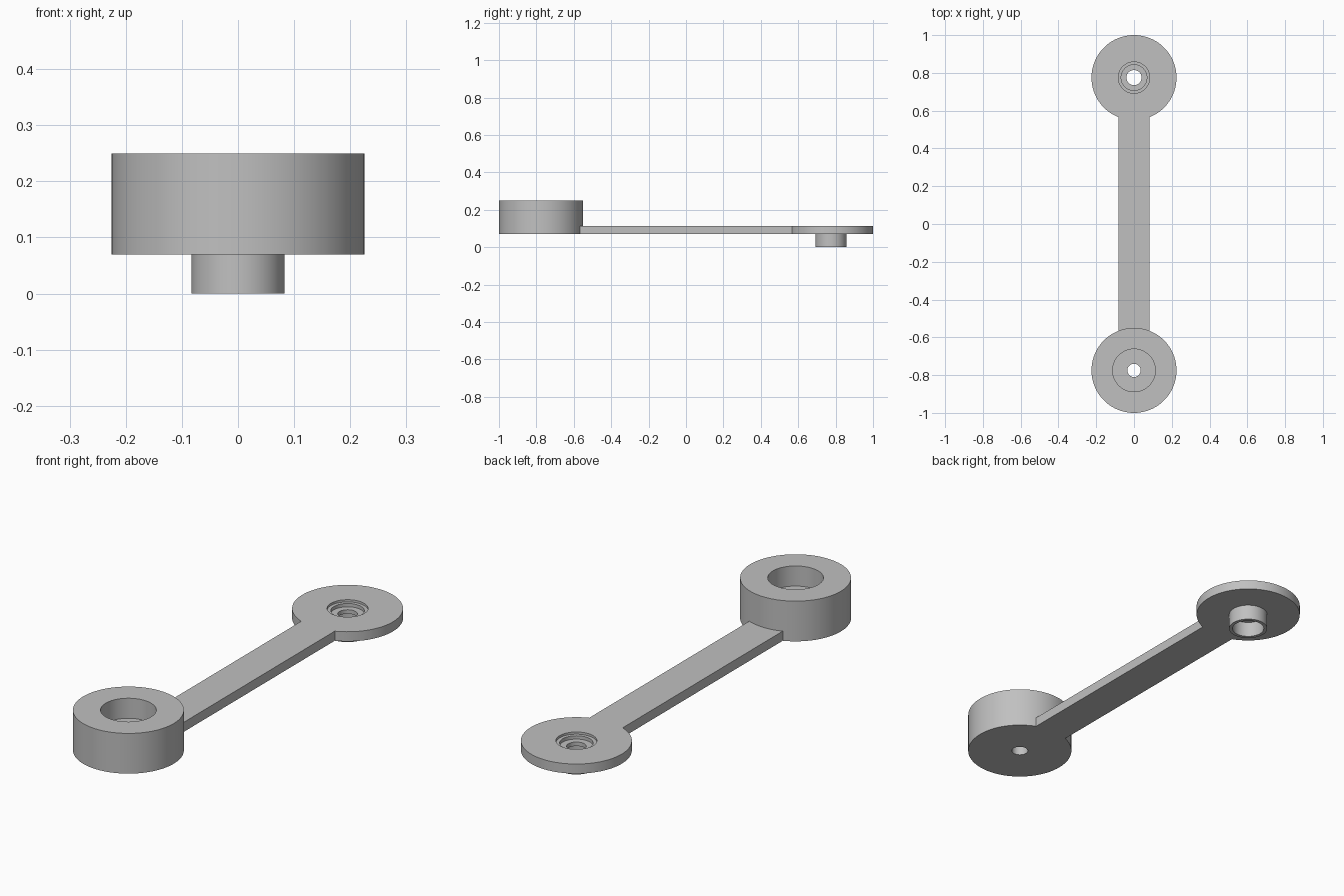
import bpy, bmesh, math

if "Cube" in bpy.data.objects:
    bpy.data.objects.remove(bpy.data.objects["Cube"], do_unlink=True)

SEGMENTS = 96
END_Y = 0.775        # distance of each hub from the middle
HUB_R = 0.225
ARM_HALF = 0.083
BASE_Z, PLATE_Z, CUP_Z = 0.07, 0.113, 0.25

grey = bpy.data.materials.new("plain grey")
grey.use_nodes = True
colour = (0.53, 0.53, 0.53, 1)
grey.diffuse_color = colour
grey.node_tree.nodes["Principled BSDF"].inputs["Base Color"].default_value = colour


def add_object(name, bm, y=0):
    bmesh.ops.recalc_face_normals(bm, faces=bm.faces)
    mesh = bpy.data.meshes.new(name)
    bm.to_mesh(mesh)
    bm.free()
    mesh.materials.append(grey)
    obj = bpy.data.objects.new(name, mesh)
    obj.location.y = y
    bpy.context.collection.objects.link(obj)
    bpy.ops.object.select_all(action="DESELECT")
    obj.select_set(True)
    bpy.context.view_layer.objects.active = obj
    bpy.ops.object.shade_smooth_by_angle(angle=math.radians(30))
    return obj


def lathe(name, profile, y):
    """Spin a closed (radius, height) profile about the vertical axis."""
    bm = bmesh.new()
    rings = []
    for i in range(SEGMENTS):
        a = math.tau * i / SEGMENTS
        rings.append([bm.verts.new((r * math.cos(a), r * math.sin(a), z)) for r, z in profile])
    n = len(profile)
    for i, ring in enumerate(rings):
        after = rings[(i + 1) % SEGMENTS]
        for j in range(n):
            k = (j + 1) % n
            bm.faces.new((ring[j], after[j], after[k], ring[k]))
    return add_object(name, bm, y)


# Tall front cup with a wide pocket and a small through hole
lathe("front_cup", [
    (0.035, BASE_Z), (HUB_R, BASE_Z), (HUB_R, CUP_Z),
    (0.113, CUP_Z), (0.113, 0.16), (0.035, 0.16)], -END_Y)

# Thin rear disc with a hollow boss below and a stepped recess above
lathe("rear_disc_and_boss", [
    (0.068, 0), (ARM_HALF, 0), (ARM_HALF, BASE_Z), (HUB_R, BASE_Z),
    (HUB_R, PLATE_Z), (ARM_HALF, PLATE_Z), (ARM_HALF, 0.103), (0.068, 0.103),
    (0.068, 0.088), (0.04, 0.088), (0.04, BASE_Z), (0.068, BASE_Z)], END_Y)

# Flat arm whose ends follow the round hubs
bm = bmesh.new()
outline = []
for side in (1, -1):
    for i in range(9):
        x = side * ARM_HALF * (1 - i / 4)
        y = side * (END_Y - math.sqrt(HUB_R ** 2 - x ** 2))
        outline.append(bm.verts.new((x, y, BASE_Z)))
face = bm.faces.new(outline)
lifted = bmesh.ops.extrude_face_region(bm, geom=[face])["geom"]
bmesh.ops.translate(bm, vec=(0, 0, PLATE_Z - BASE_Z),
                    verts=[v for v in lifted if isinstance(v, bmesh.types.BMVert)])
add_object("connecting_arm", bm)
